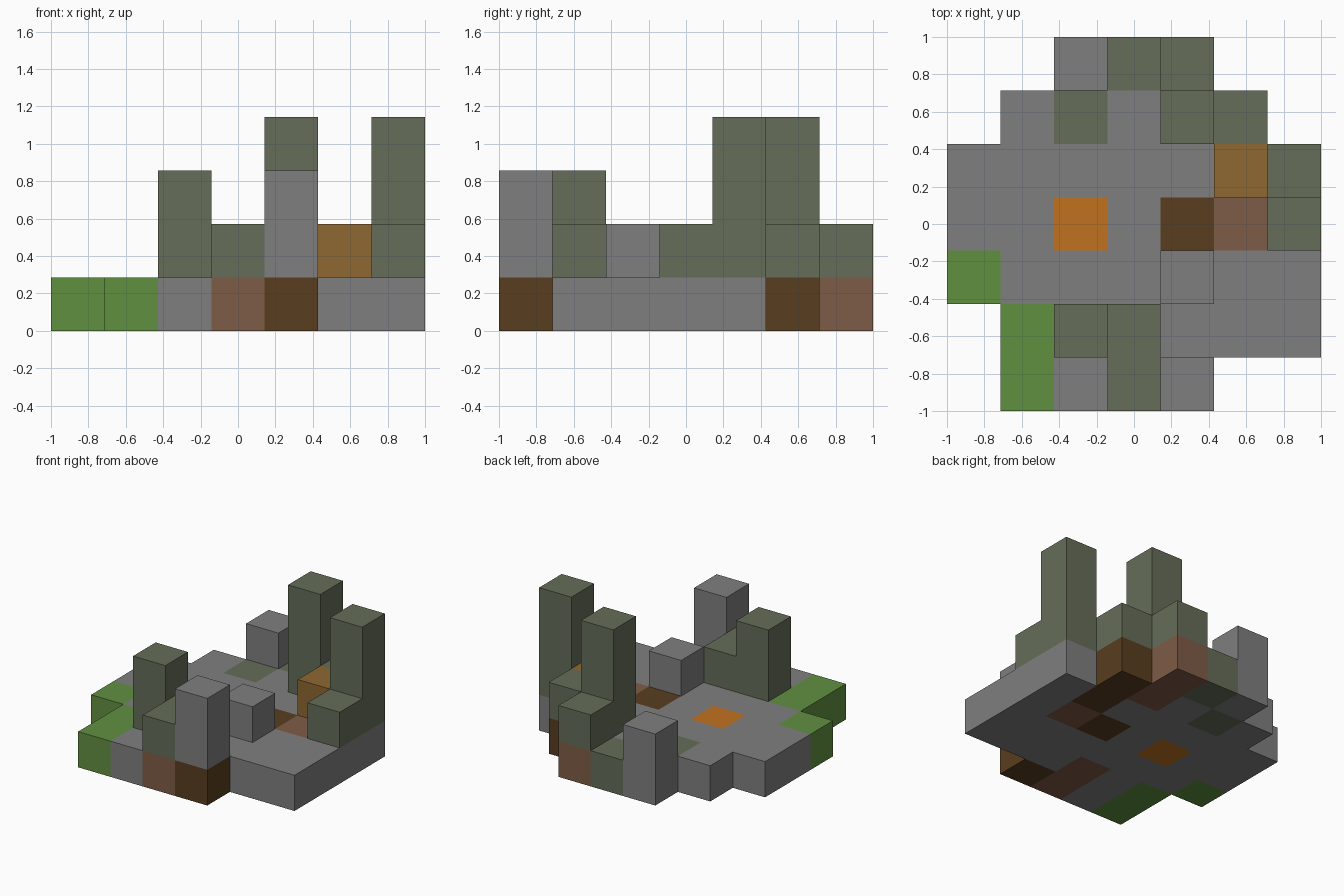
import bpy
import bmesh
from mathutils import Vector

cube = bpy.data.objects.get("Cube")
if cube:
    bpy.data.objects.remove(cube, do_unlink=True)

N = 7
CELL = 2 / N


def make_material(name, rgb):
    mat = bpy.data.materials.new(name)
    mat.use_nodes = True
    color = (*rgb, 1)
    mat.diffuse_color = color
    mat.node_tree.nodes["Principled BSDF"].inputs["Base Color"].default_value = color
    return mat


# One letter per colour
MATS = {
    "S": make_material("stone_gray", (0.212, 0.212, 0.212)),
    "M": make_material("mossy_stone", (0.130, 0.153, 0.100)),
    "G": make_material("grass_green", (0.120, 0.279, 0.053)),
    "P": make_material("clay_brown", (0.212, 0.107, 0.063)),
    "D": make_material("dark_wood", (0.098, 0.048, 0.014)),
    "O": make_material("bright_orange", (0.533, 0.168, 0.014)),
    "W": make_material("ochre_wood", (0.270, 0.138, 0.032)),
}
LETTERS = list(MATS)


def finish(name, bm):
    mesh = bpy.data.meshes.new(name)
    bmesh.ops.remove_doubles(bm, verts=bm.verts, dist=0.0001)
    bmesh.ops.recalc_face_normals(bm, faces=bm.faces)
    bm.to_mesh(mesh)
    bm.free()
    obj = bpy.data.objects.new(name, mesh)
    bpy.context.collection.objects.link(obj)
    return obj


def corner(col, row, level):
    return Vector((col * CELL - 1, row * CELL - 1, level * CELL))


# Ground slab: one coloured tile per letter, front row first
GROUND = [
    ".GSPD..",
    ".GSPSSS",
    "GSSSSSS",
    "SSOSDPS",
    "SSSSSDS",
    ".SMSPD.",
    "..SMP..",
]


def tile(col, row):
    inside = 0 <= col < N and 0 <= row < N
    return GROUND[row][col] if inside else "."


def build_ground():
    bm = bmesh.new()
    ring = [(0, 0), (1, 0), (1, 1), (0, 1)]
    sides = [(0, -1), (1, 0), (0, 1), (-1, 0)]
    for row in range(N):
        for col in range(N):
            letter = tile(col, row)
            if letter == ".":
                continue
            low = [corner(col + a, row + b, 0) for a, b in ring]
            high = [corner(col + a, row + b, 1) for a, b in ring]
            quads = [low[::-1], high]
            # Walls only along the outer edge
            for k, (dx, dy) in enumerate(sides):
                if tile(col + dx, row + dy) == ".":
                    n = (k + 1) % 4
                    quads.append([low[k], low[n], high[n], high[k]])
            for quad in quads:
                face = bm.faces.new([bm.verts.new(p) for p in quad])
                face.material_index = LETTERS.index(letter)
    obj = finish("ground_slab", bm)
    for mat in MATS.values():
        obj.data.materials.append(mat)


def build_block(name, letter, col, row, top, depth=1):
    """Upright block standing on the slab, reaching the given level."""
    bm = bmesh.new()
    bmesh.ops.create_cube(bm, size=1)
    start, end = corner(col, row, 1), corner(col + 1, row + depth, top)
    bmesh.ops.scale(bm, vec=end - start, verts=bm.verts)
    bmesh.ops.translate(bm, vec=(start + end) / 2, verts=bm.verts)
    obj = finish(name, bm)
    obj.data.materials.append(MATS[letter])


build_ground()

# Front wall remains
build_block("front_mossy_wall", "M", 3, 0, 2, depth=2)
build_block("front_mossy_pillar", "M", 2, 1, 3)
build_block("front_stone_pillar", "S", 4, 0, 3)
build_block("inner_stone_block", "S", 4, 2, 2)

# Left side remains
build_block("left_mossy_block", "M", 6, 3, 2)
build_block("left_mossy_tower", "M", 6, 4, 4)
build_block("ochre_crate", "W", 5, 4, 2)

# Back wall remains
build_block("back_corner_block", "M", 5, 5, 2)
build_block("back_mossy_tower", "M", 4, 5, 4)
build_block("back_mossy_block", "M", 4, 6, 2)
build_block("back_stone_block", "S", 2, 6, 2)
